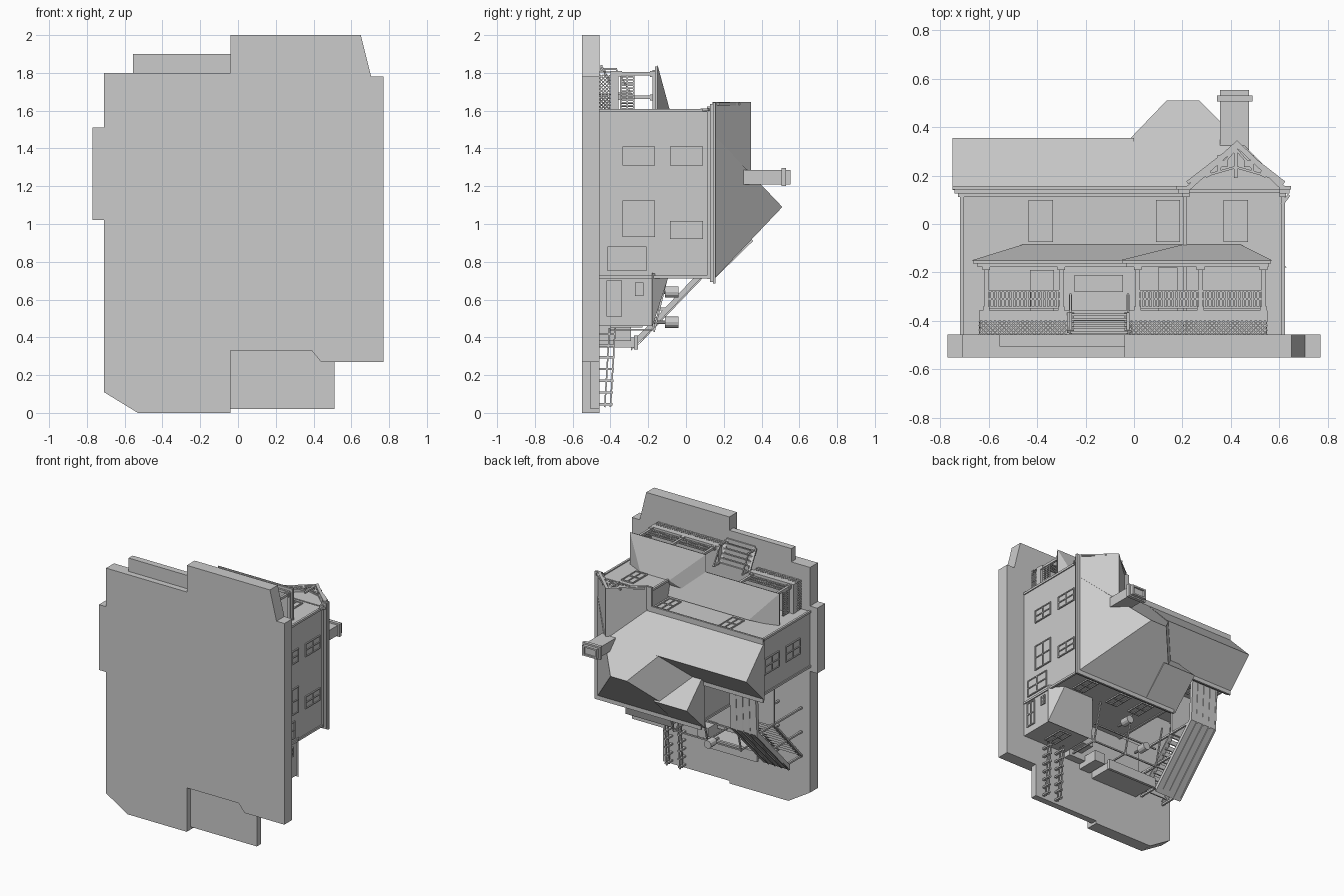
import bpy, bmesh
from mathutils import Vector, Matrix

cube = bpy.data.objects.get("Cube")
if cube:
    bpy.data.objects.remove(cube, do_unlink=True)

grey = bpy.data.materials.new("plain grey")
grey.use_nodes = True
colour = (0.6, 0.6, 0.6, 1)
grey.diffuse_color = colour
grey.node_tree.nodes["Principled BSDF"].inputs["Base Color"].default_value = colour


class Part:
    """Collects simple solids into one named object."""

    def __init__(self, name):
        self.name, self.bm = name, bmesh.new()

    def box(self, x0, x1, y0, y1, z0, z1):
        size = Matrix.Diagonal((x1 - x0, y1 - y0, z1 - z0, 1))
        mid = Matrix.Translation(((x0 + x1) / 2, (y0 + y1) / 2, (z0 + z1) / 2))
        bmesh.ops.create_cube(self.bm, size=1, matrix=mid @ size)

    def beam(self, p, q, w, h=None):
        p, q = Vector(p), Vector(q)
        d = q - p
        turn = d.to_track_quat('Z', 'X').to_matrix().to_4x4()
        size = Matrix.Diagonal((w, h or w, d.length, 1))
        bmesh.ops.create_cube(self.bm, size=1, matrix=Matrix.Translation((p + q) / 2) @ turn @ size)

    def rod(self, p, q, r, sides=10):
        p, q = Vector(p), Vector(q)
        d = q - p
        turn = d.to_track_quat('Z', 'X').to_matrix().to_4x4()
        bmesh.ops.create_cone(self.bm, cap_ends=True, segments=sides, radius1=r, radius2=r,
                              depth=d.length, matrix=Matrix.Translation((p + q) / 2) @ turn)

    def prism(self, outline, axis, a, b):
        def place(u, v, t):
            return {'x': (t, u, v), 'y': (u, t, v), 'z': (u, v, t)}[axis]
        low = [self.bm.verts.new(place(u, v, a)) for u, v in outline]
        high = [self.bm.verts.new(place(u, v, b)) for u, v in outline]
        self.bm.faces.new(low)
        self.bm.faces.new(high[::-1])
        for i in range(len(low)):
            j = (i + 1) % len(low)
            self.bm.faces.new((low[i], high[i], high[j], low[j]))

    def hip(self, x0, x1, z0, z1, y, ra, rb, rz, ry):
        spots = [(x0, y, z0), (x1, y, z0), (x1, y, z1), (x0, y, z1), (ra, ry, rz), (rb, ry, rz)]
        v = [self.bm.verts.new(s) for s in spots]
        for f in ((0, 1, 2, 3), (0, 1, 5, 4), (1, 2, 5), (2, 3, 4, 5), (3, 0, 4)):
            self.bm.faces.new([v[i] for i in f])

    def done(self):
        bmesh.ops.recalc_face_normals(self.bm, faces=self.bm.faces)
        mesh = bpy.data.meshes.new(self.name)
        self.bm.to_mesh(mesh)
        self.bm.free()
        mesh.materials.append(grey)
        bpy.context.collection.objects.link(bpy.data.objects.new(self.name, mesh))


GROUND, EAVE = -.457, .14

# Ground slab with its thinner paved extensions
p = Part("ground_slab")
p.prism([(-.04, 2), (.65, 2), (.705, 1.78), (.77, 1.78), (.77, .27), (.44, .27), (.39, .33), (-.04, .33),
         (-.04, 0), (-.53, 0), (-.71, .11), (-.71, 1.02), (-.77, 1.02), (-.77, 1.51), (-.71, 1.51),
         (-.71, 1.8), (-.04, 1.8)], 'y', -.55, GROUND)
p.box(-.05, .51, -.505, GROUND, .02, .34)
p.box(-.555, -.03, -.505, GROUND, 1.79, 1.9)
p.done()

# Walls
p = Part("house_walls")
p.box(-.2, .615, GROUND, .13, .72, 1.47)
p.box(.21, .615, GROUND, .13, 1.4, 1.6)
p.box(-.71, -.1, GROUND, .13, 1.06, 1.47)
p.box(.25, .615, GROUND, -.18, .46, .75)
p.done()

# Roofs
p = Part("main_roof")
p.hip(-.22, .64, .7, 1.48, EAVE, .135, .27, 1.09, .51)
p.prism([(EAVE, 1.04), (.355, 1.26), (EAVE, 1.48)], 'x', -.75, 0)
p.prism([(EAVE, .7), (.355, .91), (EAVE, 1.12)], 'x', -.255, .02)
p.prism([(.2, EAVE), (.425, .345), (.64, EAVE)], 'z', 1.27, 1.6)
p.prism([(.2, EAVE), (.425, .345), (.64, EAVE), (.61, EAVE), (.425, .315), (.23, EAVE)], 'z', 1.59, 1.645)
p.done()
p = Part("rear_wing_roof")
p.hip(.23, .63, .45, .74, -.18, .3, .55, .73, -.09)
p.done()

# Cornices, gutters and corner boards
p = Part("cornices")
for y0, y1, out in ((.112, .126, .012), (.126, .142, .026), (.142, .156, .034)):
    p.box(-.715 - out, .21, y0, y1, 1.46, 1.47 + out)
    p.box(-.715 - out, -.2, y0, y1, 1.06 - out, 1.07)
    p.box(-.715 - out, -.7, y0, y1, 1.06 - out, 1.47 + out)
    p.box(.6, .615 + out, y0, y1, .72 - out, 1.61 + out)
    p.box(-.2 - out, .615 + out, y0, y1, .72 - out, .73)
    p.box(.21 - out, .23, y0, y1, 1.47, 1.61 + out)
p.done()
p = Part("corner_boards")
for x, z in ((-.71, 1.47), (.615, 1.6), (.21, 1.6), (-.71, 1.06), (.615, .72), (-.2, .72)):
    p.box(x - .008, x + .008, GROUND, .115, z - .008, z + .008)
p.beam((.61, .08, 1.605), (.64, .12, 1.605), .012)
p.done()

# Gable ornament
p = Part("gable_ornament")
for s in (-1, 1):
    p.beam((.42 + s * .2, .17, 1.635), (.42, .325, 1.635), .014)
    p.beam((.42 + s * .14, .195, 1.635), (.42, .235, 1.635), .01)
    p.beam((.42 + s * .07, .215, 1.635), (.42 + s * .07, .285, 1.635), .012)
    p.beam((.42 + s * .07, .23, 1.635), (.42, .31, 1.635), .01)
    p.box(.42 + s * .05 - .015, .42 + s * .05 + .015, .235, .262, 1.628, 1.642)
    p.rod((.42 + s * .12, .21, 1.628), (.42 + s * .12, .21, 1.642), .018)
p.beam((.42, .19, 1.635), (.42, .33, 1.635), .014)
p.done()

# Chimney with cap and open flue
p = Part("chimney")
p.box(.355, .475, .29, .54, 1.21, 1.285)
p.box(.342, .49, .505, .53, 1.2, 1.297)
for x0, x1 in ((.355, .37), (.46, .475)):
    p.box(x0, x1, .53, .553, 1.21, 1.285)
for z0, z1 in ((1.21, 1.222), (1.273, 1.285)):
    p.box(.355, .475, .53, .553, z0, z1)
p.done()


# Windows and doors: pane, four frame strips and cross bars
def window(part, facing, face, out, a0, a1, y0, y1):
    def slab(u0, u1, v0, v1, depth):
        lo, hi = sorted((face, face + out * depth))
        if facing == 'z':
            part.box(u0, u1, v0, v1, lo, hi)
        else:
            part.box(lo, hi, v0, v1, u0, u1)
    t, am, ym = .008, (a0 + a1) / 2, (y0 + y1) / 2
    slab(a0, a1, y0, y1, .003)
    for u in (a0, a1 - t, am - t / 2):
        slab(u, u + t, y0, y1, .009)
    for v in (y0, y1 - t, ym - t / 2):
        slab(a0, a1, v, v + t, .009)


p = Part("windows_and_doors")
for x0, face in ((-.435, 1.47), (.09, 1.47), (.37, 1.6)):
    window(p, 'z', face, 1, x0, x0 + .1, -.075, .1)
for x0, x1, y0, y1 in ((-.43, -.33, -.36, -.19), (-.245, -.045, -.28, -.21), (.1, .18, -.36, -.18)):
    window(p, 'z', 1.47, 1, x0, x1, y0, y1)
for z0, z1, y0, y1 in ((1.31, 1.41, -.335, -.165), (1.31, 1.41, -.085, .09), (.93, 1.125, -.335, -.165),
                       (.92, 1.015, -.085, .09), (.75, .88, -.415, -.21), (.51, .7, -.42, -.34),
                       (.62, .69, -.27, -.225)):
    window(p, 'x', .615, 1, z0, z1, y0, y1)
for y0 in (-.335, -.085):
    window(p, 'x', -.71, -1, 1.2, 1.32, y0, y0 + .17)
for x0 in (-.1, .1, .4):
    window(p, 'z', .72, -1, x0, x0 + .1, -.07, .09)
window(p, 'z', 1.06, -1, -.55, -.45, -.07, .09)
window(p, 'z', .46, -1, .38, .48, -.4, -.23)
p.done()

# Porch roof and floor, stepped forward on one side
p = Part("porch_roof")
p.hip(-.67, .25, 1.46, 1.71, -.15, -.46, .22, 1.48, -.085)
p.hip(-.06, .57, 1.47, 1.84, -.15, .2, .44, 1.6, -.085)
for x0, x1, z1 in ((-.665, .2, 1.705), (-.05, .565, 1.835)):
    p.box(x0, x1, -.163, -.15, 1.46, z1)
    p.box(x0 + .02, x1 - .02, -.178, -.163, z1 - .04, z1 - .02)
for x in (-.645, .535):
    p.box(x, x + .02, -.178, -.163, 1.47, 1.68 if x < 0 else 1.81)
p.done()
p = Part("porch_floor")
p.box(-.64, .2, -.4, -.358, 1.47, 1.69)
p.box(-.02, .55, -.4, -.358, 1.47, 1.81)
p.done()

p = Part("porch_posts")
for x, z in ((-.61, 1.67), (-.3, 1.67), (.015, 1.795), (.275, 1.795), (.535, 1.795)):
    p.box(x - .009, x + .009, -.36, -.165, z - .009, z + .009)
    p.box(x - .016, x + .016, -.19, -.165, z - .016, z + .016)
    p.box(x - .014, x + .014, -.36, -.34, z - .014, z + .014)
p.done()


# Fences: three rails and evenly spaced balusters
def fence(part, a, b):
    a, b = Vector(a), Vector(b)
    count = max(2, int((b - a).length / .015))
    for y in (-.345, -.31, -.277):
        part.beam(a + Vector((0, y, 0)), b + Vector((0, y, 0)), .008)
    for i in range(count + 1):
        c = a.lerp(b, i / count)
        part.box(c.x - .004, c.x + .004, -.345, -.277, c.z - .004, c.z + .004)


p = Part("porch_railings")
fence(p, (-.61, 0, 1.67), (-.3, 0, 1.67))
fence(p, (.015, 0, 1.795), (.535, 0, 1.795))
fence(p, (-.61, 0, 1.48), (-.61, 0, 1.67))
fence(p, (.535, 0, 1.61), (.535, 0, 1.795))
p.done()


# Lattice skirt of crossed slats
def lattice(part, a, b):
    a, b = Vector(a), Vector(b)
    step = .019
    side = (b - a).normalized() * step
    lift = Vector((0, step, 0))
    for row in range(3):
        low = Vector((0, GROUND + row * step, 0))
        for i in range(int((b - a).length / step)):
            c = a + low + side * i
            part.beam(c, c + side + lift, .005)
            part.beam(c + lift, c + side, .005)


p = Part("porch_lattice")
lattice(p, (-.64, 0, 1.685), (-.27, 0, 1.685))
lattice(p, (-.02, 0, 1.805), (.55, 0, 1.805))
lattice(p, (-.637, 0, 1.47), (-.637, 0, 1.68))
lattice(p, (.547, 0, 1.6), (.547, 0, 1.805))
p.done()

# Front steps with handrails
p = Part("front_steps")
for i in range(5):
    z, y = 1.69 + i * .03, -.37 - i * .018
    p.box(-.262, -.025, y - .01, y, z, z + .032)
for x in (-.262, -.025):
    p.beam((x, -.37, 1.69), (x, -.445, 1.83), .01, .03)
    p.beam((x, -.29, 1.69), (x, -.37, 1.82), .008)
    for z, y in ((1.69, -.29), (1.82, -.365)):
        p.box(x - .006, x + .006, y - .09, y, z - .006, z + .006)
p.done()

# Rear staircase under a long boarded roof
p = Part("stair_roof")
for i in range(4):
    x = -.66 + i * .055
    p.prism([(-.29, .33), (.1, .735), (.115, 1.06), (.09, 1.06), (.075, .75), (-.29, .37)],
            'x', x, x + .056)
    p.prism([(-.28, .33), (.1, .725), (.12, 1.05), (.1, 1.05), (.08, .75)], 'x', x, x + .012)
p.done()
p = Part("rear_stairs")
for x in (-.64, -.45):
    p.beam((x, -.13, .72), (x, -.44, .38), .012, .035)
    for t in (0, .5, 1):
        y, z = .06 - .34 * t, .73 - .36 * t
        p.box(x - .007, x + .007, GROUND, y, z - .007, z + .007)
for i in range(10):
    p.box(-.64, -.45, -.14 - i * .031, -.13 - i * .031, .7 - i * .034, .735 - i * .034)
p.box(-.65, -.44, -.13, -.115, .72, 1.06)
p.done()

# Rear deck with its low block and an open overhead frame
p = Part("rear_deck")
p.box(-.38, .25, GROUND, -.4, .42, .73)
p.box(-.4, .0, GROUND, -.26, .345, .4)
p.box(-.41, .01, -.275, -.255, .335, .41)
p.box(.02, .11, GROUND, -.29, .38, .46)
p.box(.14, .23, GROUND, -.28, .47, .56)
for z in (.44, .58):
    p.beam((-.34, -.17, z), (.22, -.17, z), .01)
for x in (-.34, -.06, .22):
    p.beam((x, -.17, .43), (x, -.1, .72), .01)
    p.box(x - .005, x + .005, -.4, -.17, .435, .445)
p.done()
p = Part("deck_units")
for x, z in ((-.15, .48), (.0, .64)):
    p.rod((x, -.17, z), (x, -.11, z), .01)
    p.rod((x, -.11, z), (x, -.04, z), .03, 12)
p.done()

# Low walkway rails
p = Part("walkway_rails")
for x in (.33, .44):
    for y in (-.4, -.43):
        p.beam((x, y, .03), (x, y + .025, .45), .008)
    for i in range(7):
        y, z = -.39 + i * .003, .04 + i * .062
        p.box(x - .01, x + .01, GROUND, y, z, z + .012)
p.done()
